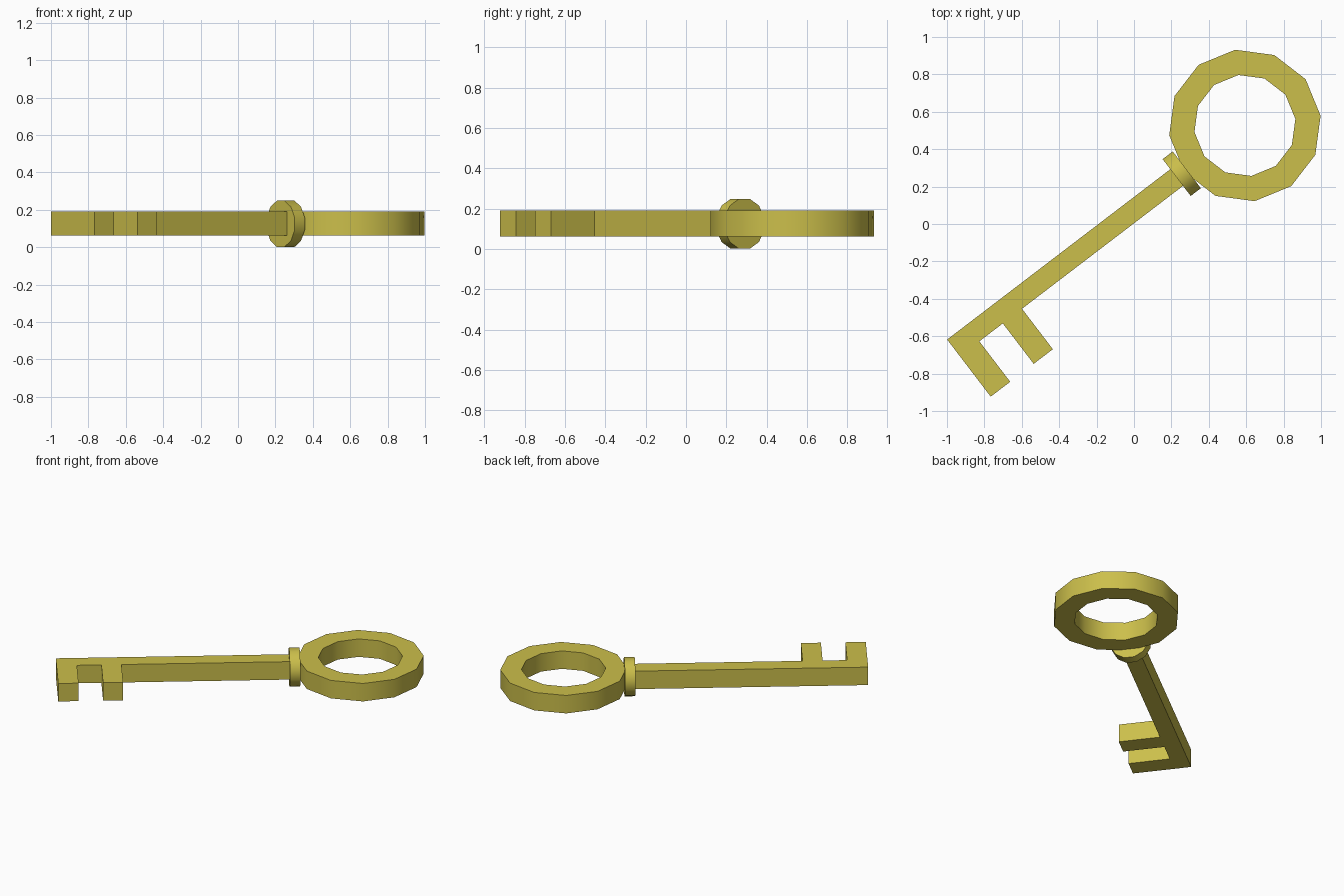
import bpy, bmesh
from math import radians, pi, cos, sin
from mathutils import Matrix

if "Cube" in bpy.data.objects:
    bpy.data.objects.remove(bpy.data.objects["Cube"])

gold = bpy.data.materials.new("gold")
gold.diffuse_color = (0.6, 0.52, 0.07, 1)
gold.use_nodes = True
gold.node_tree.nodes["Principled BSDF"].inputs["Base Color"].default_value = gold.diffuse_color

# The key is laid out along local x, then turned in plan
TURN = Matrix.Rotation(radians(37.35), 4, 'Z')
AXIS = 0.059          # shaft centreline in local y
Z0, Z1 = 0.0625, 0.19
MID = (Z0 + Z1) / 2


def finish(name, bm, smooth=False):
    bmesh.ops.recalc_face_normals(bm, faces=bm.faces[:])
    bm.transform(TURN)
    mesh = bpy.data.meshes.new(name)
    bm.to_mesh(mesh)
    bm.free()
    mesh.materials.append(gold)
    ob = bpy.data.objects.new(name, mesh)
    bpy.context.collection.objects.link(ob)
    if smooth:
        bpy.ops.object.select_all(action='DESELECT')
        ob.select_set(True)
        bpy.context.view_layer.objects.active = ob
        bpy.ops.object.shade_smooth_by_angle(angle=radians(40))


# Shaft with two teeth: one extruded outline
outline = [(-1.169, 0.115), (-1.169, -0.269), (-1.038, -0.269), (-1.038, 0.003),
           (-0.880, 0.003), (-0.880, -0.269), (-0.751, -0.269), (-0.751, 0.003),
           (0.34, 0.003), (0.34, 0.115)]
bm = bmesh.new()
face = bm.faces.new([bm.verts.new((x, y, Z0)) for x, y in outline])
ext = bmesh.ops.extrude_face_region(bm, geom=[face], use_keep_orig=True)
bmesh.ops.translate(bm, vec=(0, 0, Z1 - Z0),
                    verts=[g for g in ext["geom"] if isinstance(g, bmesh.types.BMVert)])
finish("shaft_and_teeth", bm)

# Collar: short 12-sided drum across the shaft
bm = bmesh.new()
place = (Matrix.Translation((0.366, AXIS, 0.125)) @ Matrix.Rotation(pi / 2, 4, 'Y')
         @ Matrix.Rotation(pi / 12, 4, 'Z'))
bmesh.ops.create_cone(bm, cap_ends=True, segments=12, radius1=0.128, radius2=0.128,
                      depth=0.068, matrix=place)
finish("collar", bm, smooth=True)

# Bow: 12-sided ring with rectangular section
bm = bmesh.new()
N = 12
section = [(0.408, Z0), (0.408, Z1), (0.272, Z1), (0.272, Z0)]
rings = [[bm.verts.new((0.791 + r * cos(2 * pi * i / N), AXIS + r * sin(2 * pi * i / N), z))
          for r, z in section] for i in range(N)]
for i in range(N):
    a, b = rings[i], rings[(i + 1) % N]
    for k in range(4):
        j = (k + 1) % 4
        bm.faces.new((a[k], b[k], b[j], a[j]))
finish("bow_ring", bm, smooth=True)
